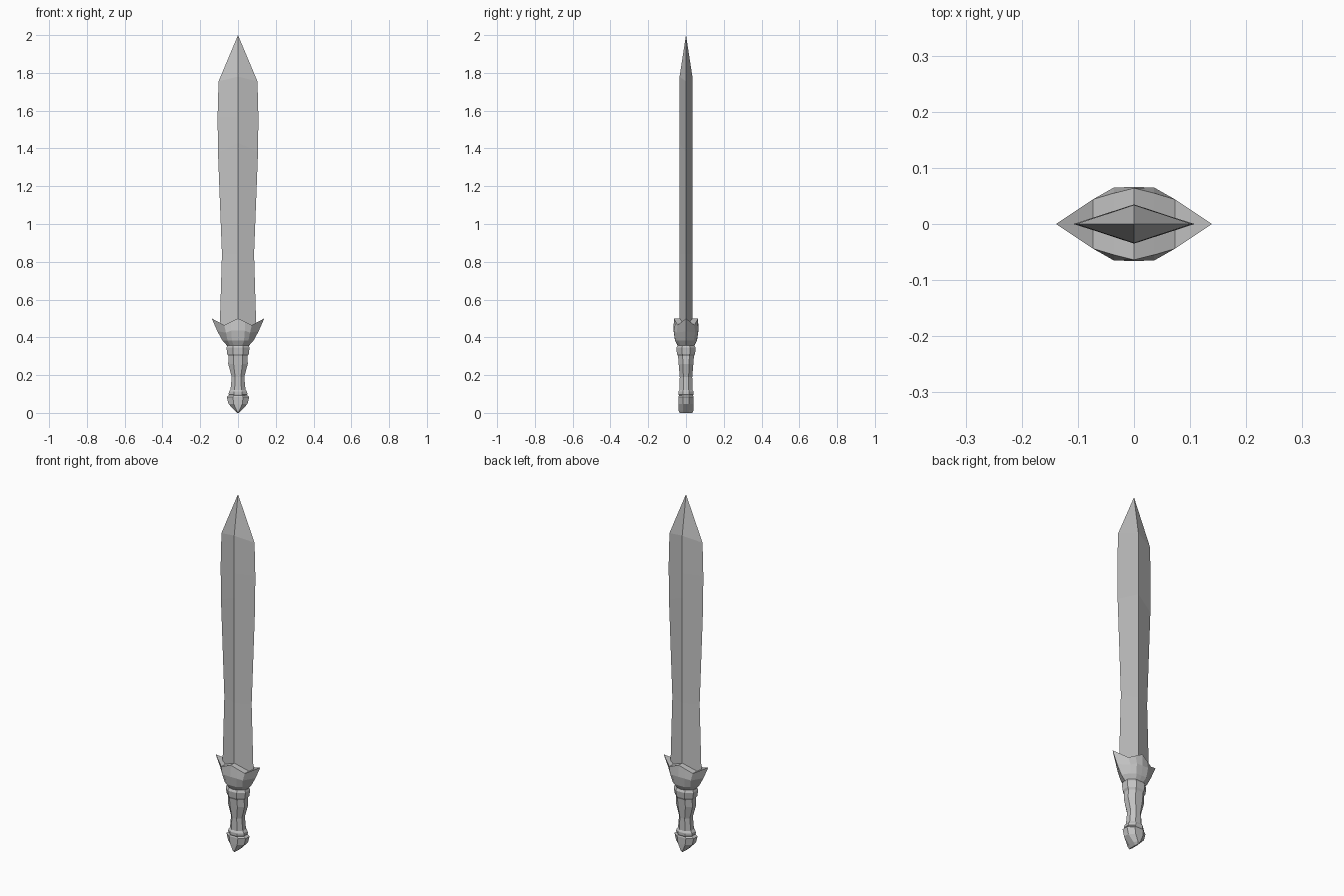
import bpy

cube = bpy.data.objects.get("Cube")
if cube:
    bpy.data.objects.remove(cube, do_unlink=True)

steel = bpy.data.materials.new("grey_steel")
steel.use_nodes = True
GREY = (0.55, 0.55, 0.55, 1)
steel.diffuse_color = GREY
steel.node_tree.nodes["Principled BSDF"].inputs["Base Color"].default_value = GREY


def mirror_quarter(points):
    """Turn a +x +y quarter outline into a full closed ring."""
    ring = list(points)
    ring += [(-x, y, z) for x, y, z in reversed(points) if x > 0]
    ring += [(x, -y, z) for x, y, z in reversed(ring) if y > 0]
    return ring


def loft(name, rings, tip=None):
    """Skin a stack of rings, bottom to top, closed by caps or a tip."""
    n = len(rings[0])
    verts = [p for ring in rings for p in ring]
    faces = []
    for k in range(len(rings) - 1):
        for i in range(n):
            j = (i + 1) % n
            a, b = k * n, (k + 1) * n
            faces.append((a + i, a + j, b + j, b + i))
    faces.append(tuple(reversed(range(n))))
    last = (len(rings) - 1) * n
    if tip:
        verts.append(tip)
        faces += [(last + i, last + (i + 1) % n, len(verts) - 1) for i in range(n)]
    elif n == 12:
        # Guard top: two sloping spikes and a roof pair between them
        for f in [(0, 1, 11), (6, 7, 5), (1, 2, 10, 11), (2, 3, 9, 10),
                  (3, 4, 8, 9), (4, 5, 7, 8)]:
            faces.append(tuple(last + i for i in f))
    else:
        faces.append(tuple(range(last, last + n)))
    mesh = bpy.data.meshes.new(name)
    mesh.from_pydata(verts, [], faces)
    mesh.materials.append(steel)
    obj = bpy.data.objects.new(name, mesh)
    bpy.context.collection.objects.link(obj)
    return obj


def octagon(z, rx, ry):
    return mirror_quarter([(rx, ry * 0.42, z), (rx * 0.45, ry, z)])


# Blade: diamond section, waisted, with a pointed tip
blade = []
for z, half, thick, ridge_z in [(0.44, 0.097, 0.034, 0.44), (0.84, 0.085, 0.034, 0.84),
                                (1.38, 0.106, 0.035, 1.43), (1.57, 0.108, 0.034, 1.57),
                                (1.755, 0.103, 0.034, 1.78)]:
    blade.append(mirror_quarter([(half, 0, z), (0, thick, ridge_z)]))
loft("blade", blade, tip=(0, 0, 2))

# Guard: flared cup with two side spikes
loft("guard", [mirror_quarter(q) for q in (
    [(0.057, 0, 0.355), (0.042, 0.028, 0.355), (0.022, 0.042, 0.355), (0, 0.044, 0.355)],
    [(0.082, 0, 0.382), (0.055, 0.040, 0.382), (0.032, 0.057, 0.382), (0, 0.058, 0.382)],
    [(0.109, 0, 0.432), (0.064, 0.049, 0.425), (0.036, 0.065, 0.435), (0, 0.066, 0.435)],
    [(0.139, 0, 0.5), (0.073, 0.044, 0.465), (0.036, 0.055, 0.483), (0, 0.064, 0.5)])])

# Grip: collar, waisted handle and lower ring
loft("grip", [octagon(*r) for r in (
    (0.085, 0.040, 0.034), (0.098, 0.050, 0.040), (0.112, 0.048, 0.040),
    (0.122, 0.040, 0.034), (0.19, 0.033, 0.033), (0.26, 0.052, 0.039),
    (0.30, 0.050, 0.042), (0.312, 0.057, 0.048), (0.345, 0.061, 0.051),
    (0.358, 0.056, 0.044))])

# Pommel: wedge running front to back
loft("pommel", [octagon(*r) for r in (
    (0.0, 0.004, 0.034), (0.012, 0.016, 0.039), (0.047, 0.050, 0.040),
    (0.085, 0.060, 0.040), (0.1, 0.040, 0.034))])
